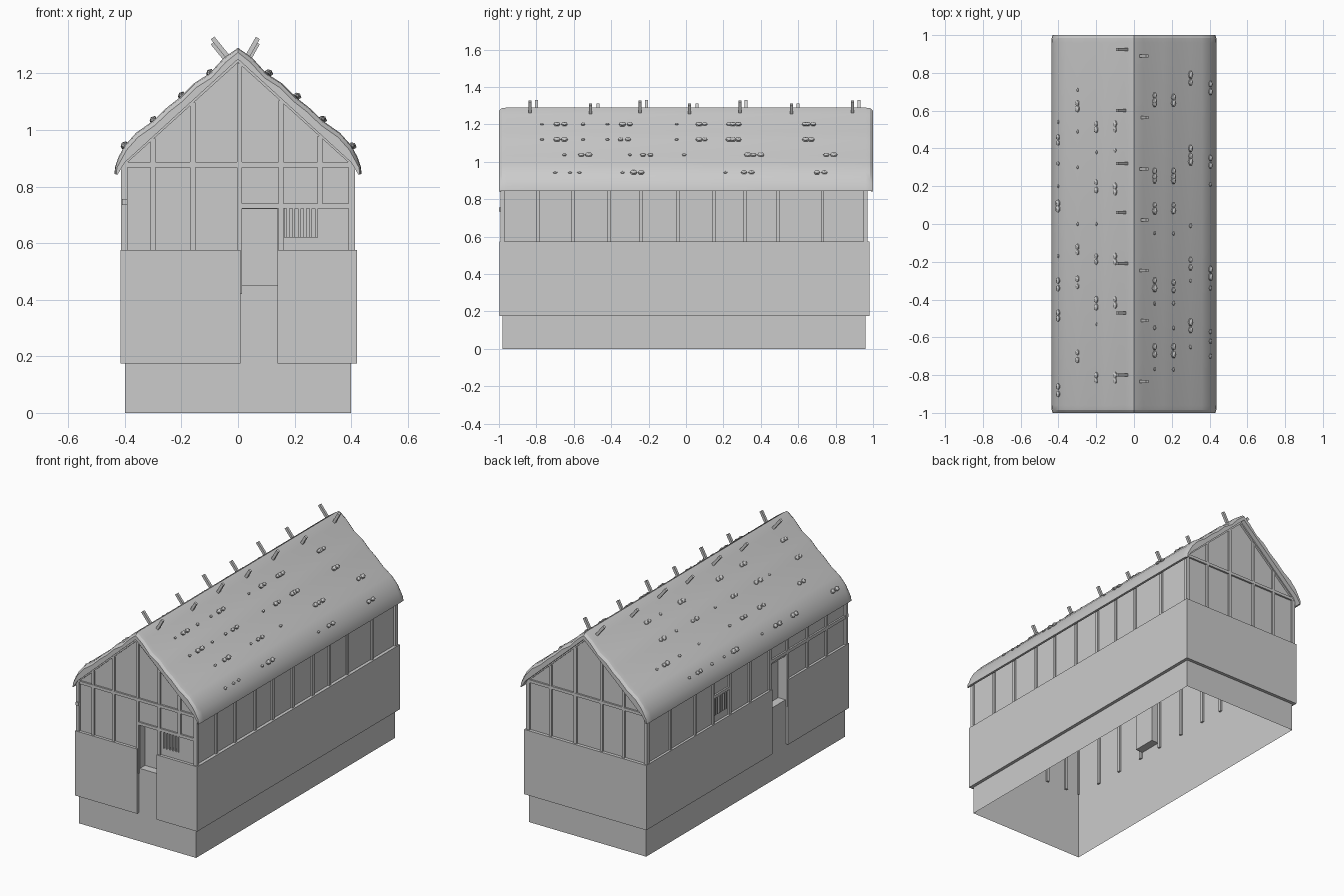
import bpy, bmesh, math, random
from mathutils import Vector, Matrix

if "Cube" in bpy.data.objects:
    bpy.data.objects.remove(bpy.data.objects["Cube"])

random.seed(3)
X, Y0, Y1 = 0.40, -0.98, 0.96      # wall planes


def finish(name, bm, fix=True):
    if fix:
        bmesh.ops.recalc_face_normals(bm, faces=bm.faces[:])
    me = bpy.data.meshes.new(name)
    bm.to_mesh(me)
    bm.free()
    ob = bpy.data.objects.new(name, me)
    bpy.context.collection.objects.link(ob)
    return ob


def boxes(name, items):
    """One object made of axis-aligned boxes (x0, x1, y0, y1, z0, z1)."""
    bm = bmesh.new()
    for x0, x1, y0, y1, z0, z1 in items:
        c = Vector(((x0 + x1) / 2, (y0 + y1) / 2, (z0 + z1) / 2))
        m = Matrix.Translation(c) @ Matrix.Diagonal((x1 - x0, y1 - y0, z1 - z0, 1))
        bmesh.ops.create_cube(bm, size=1, matrix=m)
    return finish(name, bm)


def loft(name, rings, ys):
    """Closed xz profiles joined along y and capped."""
    bm = bmesh.new()
    vs = [[bm.verts.new((x, y, z)) for x, z in r] for r, y in zip(rings, ys)]
    n = len(vs[0])
    for a, b in zip(vs, vs[1:]):
        for i in range(n):
            bm.faces.new((a[i], a[(i + 1) % n], b[(i + 1) % n], b[i]))
    bm.faces.new(vs[0])
    bm.faces.new(vs[-1])
    return finish(name, bm)


# hollow wall shell, open below, with recessed openings (u0, u1, z0, z1, depth)
shell = bmesh.new()


def wall(place, u0, u1, holes=(), top=0.88):
    quad = lambda *p: shell.faces.new([shell.verts.new(place(*q)) for q in p])
    us = sorted({u0, u1, *[h[0] for h in holes], *[h[1] for h in holes]})
    zs = sorted({0, top, *[h[2] for h in holes], *[h[3] for h in holes]})
    for a, b in zip(us, us[1:]):
        for c, d in zip(zs, zs[1:]):
            if not any(h[0] <= a and b <= h[1] and h[2] <= c and d <= h[3] for h in holes):
                quad((a, c, 0), (b, c, 0), (b, d, 0), (a, d, 0))
    for a, b, c, d, t in holes:
        r = [(a, c), (b, c), (b, d), (a, d)]
        quad(*[(*p, t) for p in r])
        for i in range(4):
            p, q = r[i], r[(i + 1) % 4]
            quad((*p, 0), (*q, 0), (*q, t), (*p, t))


wall(lambda u, z, d: (u, Y0 + d, z), -X, X,
     [(0.015, 0.14, 0.45, 0.72, 0.05), (0.165, 0.28, 0.62, 0.73, 0.03)])
wall(lambda u, z, d: (u, Y1 - d, z), -X, X)
wall(lambda u, z, d: (X - d, u, z), Y0, Y1)
wall(lambda u, z, d: (-X + d, u, z), Y0, Y1,
     [(-0.40, -0.255, 0.45, 0.72, 0.05), (0.17, 0.30, 0.62, 0.73, 0.03)])
for y in (Y0, Y1):
    shell.faces.new([shell.verts.new(p) for p in ((-X, y, 0.88), (X, y, 0.88), (0, y, 1.245))])
bmesh.ops.remove_doubles(shell, verts=shell.verts[:], dist=1e-4)
finish("wall_shell", shell)

# lower cladding boards
A, B = 0.175, 0.575
boxes("lower_cladding", [
    (-0.415, 0.008, -0.998, Y0, A, B), (0.14, 0.42, -0.998, Y0, A, B),
    (-0.415, 0.42, Y1, 0.98, A, B), (X, 0.42, -0.995, 0.98, A, B),
    (-0.415, -X, -0.995, -0.405, A, B), (-0.415, -X, -0.25, 0.98, A, B)])

# timber frame posts and rails
rake = lambda x: 1.24 - 0.9 * abs(x)
w = 0.009
posts, rails = [], []
for x in (-0.30, -0.16, 0.005, 0.152, 0.29):
    z0 = 0.735 if x == 0.29 else 0.42
    posts.append((x - w, x + w, Y0 - 0.01, Y0 + 0.012, z0, rake(x)))
for x in (-0.25, -0.10, 0.08, 0.25):
    posts.append((x - w, x + w, Y1 - 0.012, Y1 + 0.01, 0.42, rake(x)))
for y in (-0.79, -0.605, -0.41, -0.24, -0.045, 0.15, 0.315, 0.49, 0.73):
    for s in (-1, 1):
        a, b = sorted((s * (X - 0.012), s * (X + 0.01)))
        posts.append((a, b, y - w, y + w, 0.41, 0.87))
for sx in (-1, 1):
    for y in (Y0, Y1):
        cx = sx * 0.402
        posts.append((cx - 0.011, cx + 0.011, y - 0.012, y + 0.01, 0.42, 0.88))
for y in (Y0, Y1):
    rails.append((-0.41, 0.41, y - 0.011, y + 0.011, 0.868, 0.886))
rails += [(0.0, 0.41, Y0 - 0.01, Y0 + 0.01, 0.722, 0.74),
          (-0.41, -0.39, -1.0, -0.24, 0.735, 0.755),
          (-0.41, -0.39, 0.15, 0.315, 0.73, 0.748)]
boxes("frame_posts", posts)
boxes("frame_rails", rails)

# sloping gable beams
for y, n in ((Y0, "front"), (Y1, "back")):
    for s in (-1, 1):
        r = [(0, 1.238), (s * 0.405, 0.872), (s * 0.405, 0.90), (0, 1.262)]
        loft(n + "_rake_beam", [r, r], (y - 0.012, y + 0.012))

# window bars
boxes("front_window_bars", [(0.172 + i * 0.02, 0.182 + i * 0.02, Y0 - 0.006, Y0 + 0.006, 0.62, 0.73)
                            for i in range(6)])
boxes("side_window_bars", [(-X - 0.006, -X + 0.006, 0.178 + i * 0.022, 0.188 + i * 0.022, 0.62, 0.73)
                           for i in range(6)])

# roof: rippled courses bending down at the eaves, with softened ends
half = [(0.05, 1.255), (0.10, 1.20), (0.155, 1.165), (0.205, 1.115), (0.25, 1.08), (0.30, 1.032),
        (0.36, 0.99), (0.40, 0.945), (0.422, 0.905), (0.434, 0.87), (0.437, 0.845)]
under = [(0.425, 0.843), (0.40, 0.885)]
mir = lambda pts: [(-x, z) for x, z in pts]


def ring(drop):
    o = [(x - drop * 0.4, z - drop * (0.2 if z < 0.9 else 1)) for x, z in half]
    return [(0, 1.29 - drop)] + o + under + [(0, 1.25)] + mir(under)[::-1] + mir(o)[::-1]


roof = loft("roof", [ring(0.016), ring(0.004), ring(0), ring(0), ring(0.004), ring(0.016)],
            (-1, -0.985, -0.96, 0.96, 0.985, 1))
bpy.context.view_layer.objects.active = roof
roof.select_set(True)
bpy.ops.object.shade_smooth_by_angle(angle=math.radians(25))

# ridge sticks leaning outwards on alternating sides
bm = bmesh.new()
sides = {-1: (-0.80, -0.47, -0.21, 0.06, 0.32, 0.60, 0.925),
         1: (-0.835, -0.51, -0.245, 0.02, 0.29, 0.565, 0.89)}
for s, ys in sides.items():
    for i, y in enumerate(ys):
        tip = Vector((s * (0.09 if s < 0 else 0.07), y, 1.325 - 0.018 * (i % 2)))
        foot = Vector((s * 0.025, y, tip.z - 0.08))
        d = tip - foot
        m = (Matrix.Translation((tip + foot) / 2) @ d.to_track_quat('Z', 'Y').to_matrix().to_4x4()
             @ Matrix.Diagonal((0.016, 0.016, d.length, 1)))
        bmesh.ops.create_cube(bm, size=1, matrix=m)
finish("ridge_sticks", bm)

# stones resting on the roof courses
rows = {
    (0.11, 1.20): (.68, .65, .635, .28, .25, .23, .10, .07, -.05, -.30, -.34, -.42, -.55, -.65, -.69, -.77),
    (0.21, 1.118): (.67, .64, .28, .25, .23, .10, .07, -.05, -.31, -.35, -.42, -.55, -.65, -.69, -.77),
    (0.30, 1.036): (.79, .75, .40, .36, .33, -.01, -.19, -.23, -.30, -.52, -.56, -.65),
    (0.405, 0.942): (.74, .70, .35, .31, .21, -.24, -.28, -.34, -.57, -.62, -.70),
    (-0.10, 1.20): (.53, .50, .39, .20, .17, -.17, -.20, -.40, -.43, -.80, -.83),
    (-0.20, 1.12): (.53, .50, .38, .22, .18, 0, -.17, -.20, -.40, -.44, -.53, -.80, -.83),
    (-0.30, 1.034): (.71, .64, .61, .49, .30, 0, -.12, -.15, -.29, -.33, -.68, -.72),
    (-0.402, 0.944): (.54, .46, .43, .32, .20, .11, .08, -.17, -.30, -.34, -.47, -.50, -.86, -.90)}
bm = bmesh.new()
for (x, z), ys in rows.items():
    tilt = Matrix.Rotation(math.copysign(math.radians(42), x), 4, 'Y')
    for y in ys:
        paired = any(0 < abs(y - o) < 0.05 for o in ys)
        r = (0.018 if paired else 0.011) * random.uniform(0.85, 1.15)
        bmesh.ops.create_icosphere(bm, subdivisions=1, radius=r,
                                   matrix=Matrix.Translation((x, y, z + 0.002)) @ tilt
                                   @ Matrix.Diagonal((0.8, 1.1, 0.6, 1)))
finish("roof_stones", bm)
